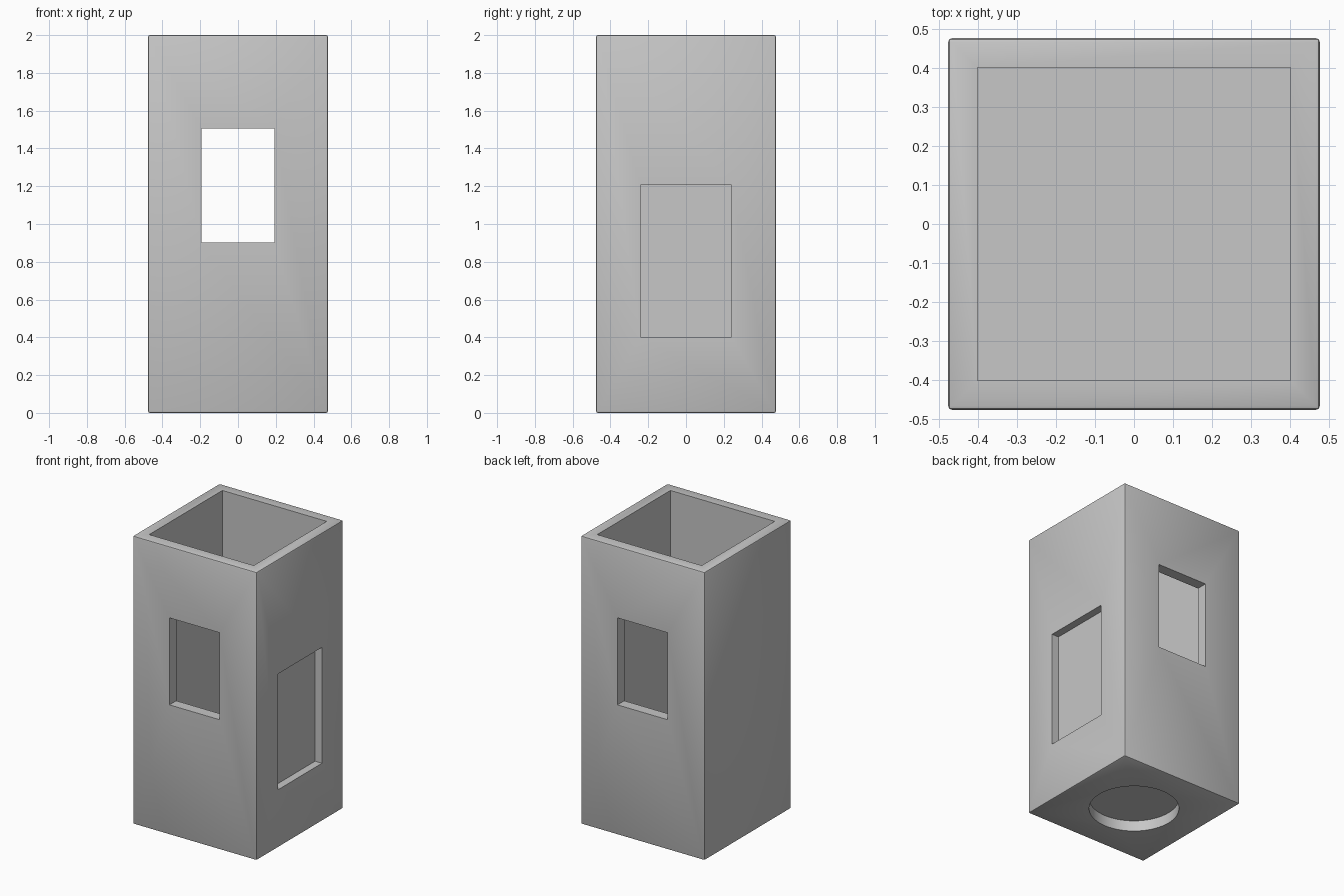
import bpy
import math

default_cube = bpy.data.objects.get("Cube")
if default_cube:
    bpy.data.objects.remove(default_cube, do_unlink=True)

HALF, HEIGHT = 0.476, 2.0
INNER, FLOOR = 0.401, 0.1

# Material
grey = bpy.data.materials.new("plain_grey")
grey.use_nodes = True
grey.diffuse_color = (0.57, 0.57, 0.57, 1)
grey.node_tree.nodes["Principled BSDF"].inputs["Base Color"].default_value = (0.57, 0.57, 0.57, 1)


def box(name, low, high):
    """Box between two opposite corners."""
    centre = [(a + b) / 2 for a, b in zip(low, high)]
    bpy.ops.mesh.primitive_cube_add(size=1, location=centre)
    obj = bpy.context.object
    obj.name = name
    obj.scale = [b - a for a, b in zip(low, high)]
    bpy.ops.object.transform_apply(location=True, rotation=False, scale=True)
    return obj


def apply_modifier(obj, modifier):
    bpy.ops.object.select_all(action='DESELECT')
    bpy.context.view_layer.objects.active = obj
    obj.select_set(True)
    bpy.ops.object.modifier_apply(modifier=modifier.name)


def cut(obj, cutter):
    """Subtract a cutter and discard it."""
    cutter.hide_render = True
    mod = obj.modifiers.new("cut", 'BOOLEAN')
    mod.operation = 'DIFFERENCE'
    mod.solver = 'EXACT'
    mod.object = cutter
    apply_modifier(obj, mod)
    bpy.data.objects.remove(cutter, do_unlink=True)


# Square tower with softened outer edges
tower = box("tower_walls", (-HALF, -HALF, 0), (HALF, HALF, HEIGHT))
bevel = tower.modifiers.new("soft_edges", 'BEVEL')
bevel.width = 0.01
bevel.segments = 2
apply_modifier(tower, bevel)

# Open cavity
cut(tower, box("cavity", (-INNER, -INNER, FLOOR), (INNER, INNER, HEIGHT + 0.2)))

# Front and back windows
cut(tower, box("window_cutter", (-0.193, -0.7, 0.902), (0.193, 0.7, 1.506)))

# Blind doorway recess on the right-hand face
cut(tower, box("doorway_cutter", (HALF - 0.053, -0.241, 0.402), (0.7, 0.241, 1.206)))

# Round recess under the floor
bpy.ops.mesh.primitive_cylinder_add(vertices=64, radius=0.285, depth=0.274,
                                    location=(0, 0, 0.074 - 0.137))
cut(tower, bpy.context.object)

tower.data.materials.clear()
tower.data.materials.append(grey)
for face in tower.data.polygons:
    face.material_index = 0

bpy.ops.object.select_all(action='DESELECT')
bpy.context.view_layer.objects.active = tower
tower.select_set(True)
bpy.ops.object.shade_smooth_by_angle(angle=math.radians(25))
